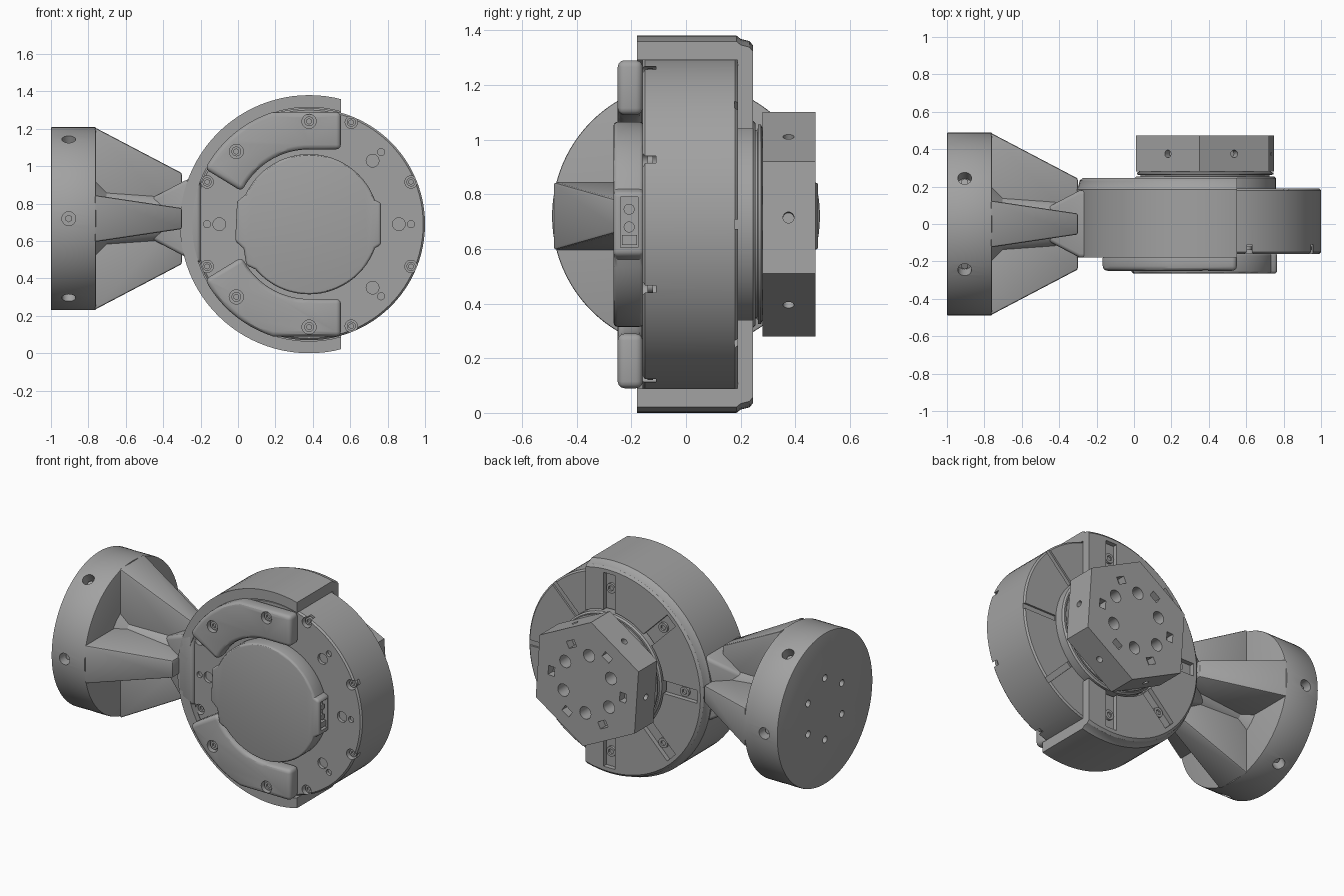
import bpy, bmesh, math
from math import sin, cos, radians, pi
from mathutils import Vector, Matrix

if "Cube" in bpy.data.objects:
    bpy.data.objects.remove(bpy.data.objects["Cube"])

grey = bpy.data.materials.new("machined grey")
grey.use_nodes = True
grey.diffuse_color = (0.36, 0.36, 0.36, 1)
grey.node_tree.nodes["Principled BSDF"].inputs["Base Color"].default_value = grey.diffuse_color

CX, CZ = 0.38, 0.69      # joint axis, along y
NZ = 0.72                # neck axis, along x


def make(name, bm):
    bmesh.ops.recalc_face_normals(bm, faces=bm.faces)
    me = bpy.data.meshes.new(name)
    bm.to_mesh(me)
    bm.free()
    me.materials.append(grey)
    ob = bpy.data.objects.new(name, me)
    bpy.context.collection.objects.link(ob)
    return ob


def rod(name, p, q, r, r2=None, n=24):
    """Cylinder or cone between two points."""
    p, q = Vector(p), Vector(q)
    bm = bmesh.new()
    m = Matrix.Translation((p + q) / 2) @ (q - p).to_track_quat('Z', 'Y').to_matrix().to_4x4()
    bmesh.ops.create_cone(bm, cap_ends=True, segments=n, radius1=r, radius2=r if r2 is None else r2,
                          depth=(q - p).length, matrix=m)
    return make(name, bm)


def box(name, lo, hi, turn=0):
    """Box; turn rotates it about the joint axis."""
    lo, hi = Vector(lo), Vector(hi)
    bm = bmesh.new()
    bmesh.ops.create_cube(bm, size=1, matrix=Matrix.Translation((lo + hi) / 2) @ Matrix.Diagonal((*(hi - lo), 1)))
    c = Vector((CX, 0, CZ))
    bmesh.ops.rotate(bm, verts=bm.verts, cent=c, matrix=Matrix.Rotation(-radians(turn), 3, 'Y'))
    return make(name, bm)


def prism(name, pts, y0, y1):
    bm = bmesh.new()
    f = bm.faces.new([bm.verts.new((x, y0, z)) for x, z in pts])
    ext = bmesh.ops.extrude_face_region(bm, geom=[f])["geom"]
    bmesh.ops.translate(bm, verts=[v for v in ext if isinstance(v, bmesh.types.BMVert)], vec=(0, y1 - y0, 0))
    return make(name, bm)


def lathe(name, section, steps=96):
    """Revolve a closed (radius, y) section about the joint axis."""
    bm = bmesh.new()
    vs = [bm.verts.new((CX + r, y, CZ)) for r, y in section]
    es = [bm.edges.new((vs[i - 1], vs[i])) for i in range(len(vs))]
    bmesh.ops.spin(bm, geom=vs + es, cent=(CX, 0, CZ), axis=(0, 1, 0), angle=2 * pi, steps=steps)
    bmesh.ops.remove_doubles(bm, verts=bm.verts, dist=0.0005)
    return make(name, bm)


def hull(name, pts):
    bm = bmesh.new()
    for p in pts:
        bm.verts.new(p)
    bmesh.ops.convex_hull(bm, input=bm.verts)
    bmesh.ops.dissolve_limit(bm, angle_limit=0.01, verts=bm.verts, edges=bm.edges)
    return make(name, bm)


def apply(ob, kind, **props):
    mod = ob.modifiers.new(kind.lower(), kind)
    for k, v in props.items():
        setattr(mod, k, v)
    with bpy.context.temp_override(object=ob, active_object=ob, selected_objects=[ob]):
        bpy.ops.object.modifier_apply(modifier=mod.name)


def boolean(ob, cutters, op='DIFFERENCE'):
    for c in cutters:
        apply(ob, 'BOOLEAN', object=c, operation=op, solver='EXACT')
        bpy.data.objects.remove(c)


def bevel(ob, w, seg=3):
    apply(ob, 'BEVEL', width=w, segments=seg, limit_method='ANGLE', angle_limit=radians(50))


def polar(r, deg, y=0):
    return Vector((CX + r * cos(radians(deg)), y, CZ + r * sin(radians(deg))))


def around(r, deg, x):
    return Vector((x, -r * cos(radians(deg)), NZ + r * sin(radians(deg))))


def screw(name, p, side, r=0.024):
    """Socket screw head facing along y."""
    p = Vector(p)
    ob = rod(name, p, p + Vector((0, side * 0.02, 0)), r)
    boolean(ob, [rod("cutter", p + Vector((0, side * 0.008, 0)), p + Vector((0, side * 0.04, 0)), r * 0.55, n=6)])


# Motor body with rim notches, face holes and grooved back
motor = lathe("motor_body", [(0, -0.16), (0.61, -0.16), (0.62, -0.15), (0.62, 0.18), (0.61, 0.19), (0, 0.19)])
cuts = []
for k in range(8):
    a = 22.5 + 45 * k
    cuts.append(rod("cutter", polar(0.59, a, -0.2), polar(0.59, a, -0.11), 0.033))
    cuts.append(box("cutter", (CX + 0.38, 0.178, CZ - 0.018), (CX + 0.7, 0.21, CZ + 0.018), 45 * k))
for a in (-45, 0, 45, 180):
    cuts.append(rod("cutter", polar(0.48, a, -0.2), polar(0.48, a, -0.14), 0.034))
    cuts.append(rod("cutter", polar(0.545, a, -0.2), polar(0.545, a, -0.14), 0.019))
boolean(motor, cuts)
for k in range(8):
    screw("rim_screw", polar(0.59, 22.5 + 45 * k, -0.12), -1)

# Bracket: a C-shaped shell round the motor, open to +x
bracket = lathe("bracket_shell", [(0.625, -0.18), (0.69, -0.18), (0.69, 0.185), (0.678, 0.2), (0.67, 0.232),
                                  (0.655, 0.245), (0.39, 0.245), (0.39, 0.188), (0.625, 0.188)])
boolean(bracket, [box("cutter", (-0.5, -0.5, -0.2), (0.55, 0.5, 1.6))], 'INTERSECT')
boolean(bracket, [box("cutter", (CX + 0.36, 0.215, CZ - 0.042), (CX + 0.63, 0.3, CZ + 0.042), a)
                  for a in range(90, 271, 45)])
for a in range(90, 271, 45):
    screw("back_screw", polar(0.53, a, 0.21), 1, 0.032)

# Front clamping arms, upper and lower
for s, word in ((1, "upper"), (-1, "lower")):
    pts = [(0.55, 1.29)] + [tuple(polar(0.63, a).xz) for a in range(108, 156, 4)]
    pts += [tuple(polar(0.40, a).xz) for a in range(154, 89, -4)] + [(0.55, 1.09)]
    pts = [(x, CZ + s * (z - CZ)) for x, z in pts]
    arm = prism(word + "_arm", pts, -0.25, -0.158)
    bevel(arm, 0.025)
    spots = [polar(0.55, s * a) for a in (90, 135)]
    boolean(arm, [rod("cutter", p + Vector((0, -0.3, 0)), p + Vector((0, -0.215, 0)), 0.038) for p in spots])
    for p in spots:
        screw(word + "_arm_screw", p + Vector((0, -0.214, 0)), -1, 0.026)

# Front cover with connector block
pts = [tuple(polar(0.375, a).xz) for a in range(20, 156, 5)]
pts += [(-0.005, 0.81), (-0.015, 0.6), (0.03, 0.56), (0.045, 0.47)]
pts += [tuple(polar(0.375, a).xz) for a in range(220, 341, 5)]
pts += [(0.765, 0.58), (0.765, 0.805)]
cover = prism("front_cover", pts, -0.265, -0.155)
bevel(cover, 0.015)
boolean(cover, [box("cutter", (0.73, -0.24, 0.605), (0.8, -0.175, 0.79))])
for z in (0.745, 0.68):
    rod("connector_pin", (0.72, -0.208, z), (0.755, -0.208, z), 0.02)
box("connector_block", (0.72, -0.235, 0.615), (0.758, -0.18, 0.65))

# Rear output disc and spacer rings
lathe("output_disc", [(0, 0.18), (0.378, 0.18), (0.378, 0.245), (0.368, 0.255), (0, 0.255)])
lathe("output_spacer", [(0, 0.25), (0.345, 0.25), (0.345, 0.262), (0.365, 0.264), (0.365, 0.274), (0.34, 0.285),
                        (0, 0.285)])

# Hexagonal hub with bolt holes, pockets and side holes
hub = prism("hex_hub", [tuple(polar(0.411, 34 + 60 * k).xz) for k in range(6)], 0.28, 0.473)
cuts = []
for k in range(6):
    f = 4 + 60 * k
    cuts.append(rod("cutter", polar(0.19, f + 30, 0.36), polar(0.19, f + 30, 0.5), 0.04))
    cuts.append(box("cutter", (CX + 0.235, 0.42, CZ - 0.03), (CX + 0.28, 0.5, CZ + 0.03), f))
    cuts.append(rod("cutter", polar(0.31, f, 0.375), polar(0.4, f, 0.375), 0.02))
boolean(hub, cuts)

# Mounting flange: drum with radial and end holes
drum = rod("flange_drum", (-1, 0, NZ), (-0.76, 0, NZ), 0.49, n=96)
bevel(drum, 0.006, 2)
cuts = []
for k in range(6):
    cuts.append(rod("cutter", around(0.42, 60 * k, -0.905), around(0.55, 60 * k, -0.905), 0.037))
    cuts.append(rod("cutter", around(0.2, 30 + 60 * k, -1.1), around(0.2, 30 + 60 * k, -0.94), 0.022))
boolean(drum, cuts)
for k in range(6):
    rod("flange_screw", around(0.41, 60 * k, -0.905), around(0.45, 60 * k, -0.905), 0.02, n=6)

# Neck: core, flare into the bracket, and four tapering fins
rod("neck_core", (-0.77, 0, NZ), (-0.3, 0, NZ), 0.19, 0.12, n=32)
rod("neck_fillet", (-0.77, 0, NZ), (-0.68, 0, NZ), 0.24, 0.16, n=32)
flare = hull("neck_flare", [(x, sy * hy, NZ + sz * hz) for x, hy, hz in
                            ((-0.48, 0.08, 0.1), (-0.29, 0.18, 0.2), (-0.2, 0.18, 0.24))
                            for sy in (-1, 1) for sz in (-1, 1)])
bevel(flare, 0.02)
for k in range(4):
    pts = []
    for x, reach, half in ((-0.765, 0.487, 0.125), (-0.3, 0.243, 0.056)):
        pts += [Vector((x, w, r)) for r in (0, reach) for w in (-half, half)]
    spin = Matrix.Rotation(k * pi / 2, 3, 'X')
    fin = hull("neck_fin", [spin @ p + Vector((0, 0, NZ)) for p in pts])
    bevel(fin, 0.01, 2)

# Smooth shading with sharp edges kept
bpy.ops.object.select_all(action='DESELECT')
for ob in bpy.context.collection.objects:
    if ob.type == 'MESH' and ob.data.materials and ob.data.materials[0] == grey:
        ob.select_set(True)
        bpy.context.view_layer.objects.active = ob
bpy.ops.object.shade_smooth_by_angle(angle=radians(30))
